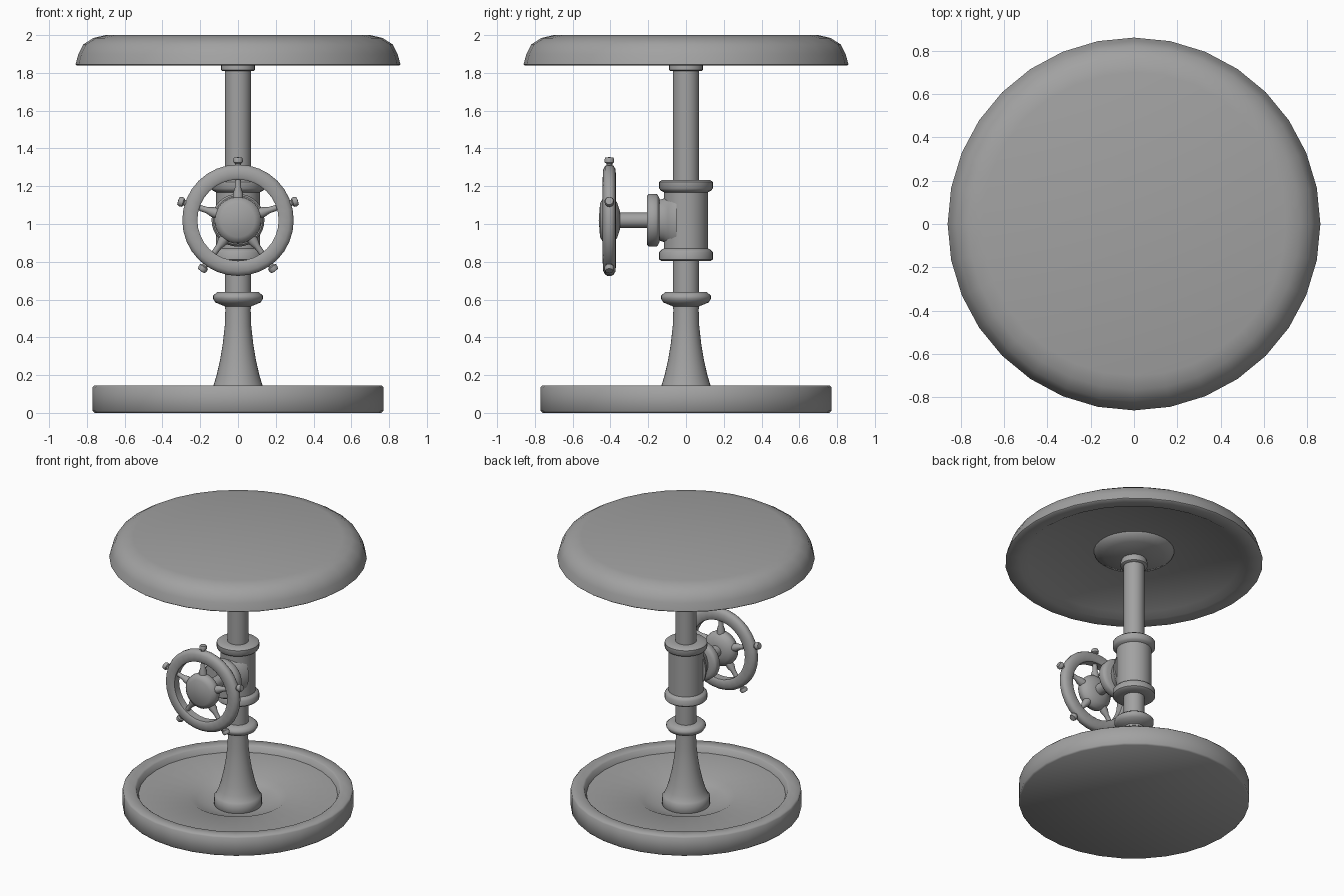
import bpy, bmesh, math
from mathutils import Matrix

if "Cube" in bpy.data.objects:
    bpy.data.objects.remove(bpy.data.objects["Cube"])

TAU = 2 * math.pi
grey = bpy.data.materials.new("plain grey")
grey.diffuse_color = (0.36, 0.36, 0.36, 1)
grey.use_nodes = True
grey.node_tree.nodes["Principled BSDF"].inputs["Base Color"].default_value = grey.diffuse_color


def lathe(name, profile, sides=32, matrix=Matrix(), closed=False, angle=50):
    """Spin (radius, height) points about local z, then place with matrix."""
    bm = bmesh.new()
    rings = []
    for r, h in profile:
        rings.append([bm.verts.new((r * math.cos(TAU * i / sides),
                                    r * math.sin(TAU * i / sides), h))
                      for i in range(sides)])
    pairs = list(zip(rings, rings[1:]))
    if closed:
        pairs.append((rings[-1], rings[0]))
    for a, b in pairs:
        for i in range(sides):
            j = (i + 1) % sides
            bm.faces.new((a[i], a[j], b[j], b[i]))
    bmesh.ops.remove_doubles(bm, verts=bm.verts, dist=1e-5)
    bmesh.ops.recalc_face_normals(bm, faces=bm.faces)
    bm.transform(matrix)
    mesh = bpy.data.meshes.new(name)
    bm.to_mesh(mesh)
    bm.free()
    mesh.materials.append(grey)
    ob = bpy.data.objects.new(name, mesh)
    bpy.context.collection.objects.link(ob)
    bpy.ops.object.select_all(action='DESELECT')
    ob.select_set(True)
    bpy.context.view_layer.objects.active = ob
    bpy.ops.object.shade_smooth_by_angle(angle=math.radians(angle))
    return ob


# Round seat with a shallow hollow underneath
lathe("seat", [(0, 2), (.70, 2), (.765, 1.985), (.82, 1.95), (.845, 1.90),
               (.86, 1.845), (.855, 1.84), (.76, 1.84), (.71, 1.87),
               (.27, 1.93), (0, 1.94)])
lathe("seat_flange", [(0, 1.94), (.27, 1.935), (.265, 1.92), (.20, 1.89),
                      (.08, 1.86), (0, 1.86)])
lathe("seat_collar", [(0, 1.87), (.08, 1.87), (.09, 1.84), (.09, 1.815),
                      (.083, 1.81), (0, 1.81)], 24)

# Dished base tray
lathe("base", [(0, 0), (.76, 0), (.77, .01), (.77, .135), (.76, .145),
               (.69, .145), (.68, .138), (.665, .10), (.33, .088),
               (.28, .06), (.16, .03), (0, .03)])

# Flared foot, ring and pipe
lathe("foot", [(0, .025), (.155, .025), (.16, .035), (.16, .09), (.15, .10),
               (.13, .145), (.113, .20), (.095, .28), (.08, .37),
               (.07, .46), (.066, .58), (0, .58)])
lathe("foot_ring", [(.06, .56), (.085, .57), (.12, .585), (.132, .605),
                    (.132, .62), (.11, .64), (.06, .64)])
lathe("pipe", [(0, .55), (.07, .55), (.07, 1.86), (0, 1.86)])

# Tee fitting around the pipe
lathe("tee_body", [(.07, .803), (.13, .803), (.142, .813), (.142, .85),
                   (.132, .862), (.117, .87), (.117, 1.168), (.132, 1.176),
                   (.142, 1.188), (.142, 1.222), (.13, 1.232), (.07, 1.232)])

# Everything on the branch points forward, towards -y
forward = Matrix.Translation((0, 0, 1.02)) @ Matrix.Rotation(math.pi / 2, 4, 'X')
lathe("tee_branch_neck", [(0, .05), (.165, .05), (.155, .075), (.135, .095),
                          (.115, .118), (.105, .15), (0, .15)], 32,
      forward @ Matrix.Diagonal((.75, 1, 1, 1)))
lathe("tee_branch_flange", [(0, .14), (.115, .14), (.135, .15), (.14, .157),
                            (.14, .195), (.13, .207), (0, .207)], 32, forward)
lathe("wheel_stem", [(0, .19), (.04, .19), (.04, .40), (0, .40)], 24, forward)

# Hand wheel: hub, rim, spokes and handles
lathe("wheel_hub", [(0, .35), (.05, .35), (.095, .365), (.122, .39),
                    (.125, .41), (.12, .437), (.09, .455), (0, .462)],
      32, forward)
lathe("wheel_rim", [(.215, .378), (.225, .37), (.27, .373), (.288, .383),
                    (.295, .395), (.295, .415), (.288, .428), (.27, .438),
                    (.225, .441), (.215, .433)], 32, forward, closed=True)
wheel = Matrix.Translation((0, -.406, 1.02))
for k in range(5):
    spin = wheel @ Matrix.Rotation(k * TAU / 5, 4, 'Y')
    lathe(f"wheel_spoke_{k + 1}", [(0, .08), (.027, .08), (.027, .14),
                                   (.017, .17), (.015, .225), (0, .225)],
          16, spin)
    lathe(f"wheel_handle_{k + 1}", [(0, .28), (.015, .28), (.016, .30),
                                    (.025, .306), (.026, .32), (.021, .332),
                                    (0, .334)], 16, spin)
